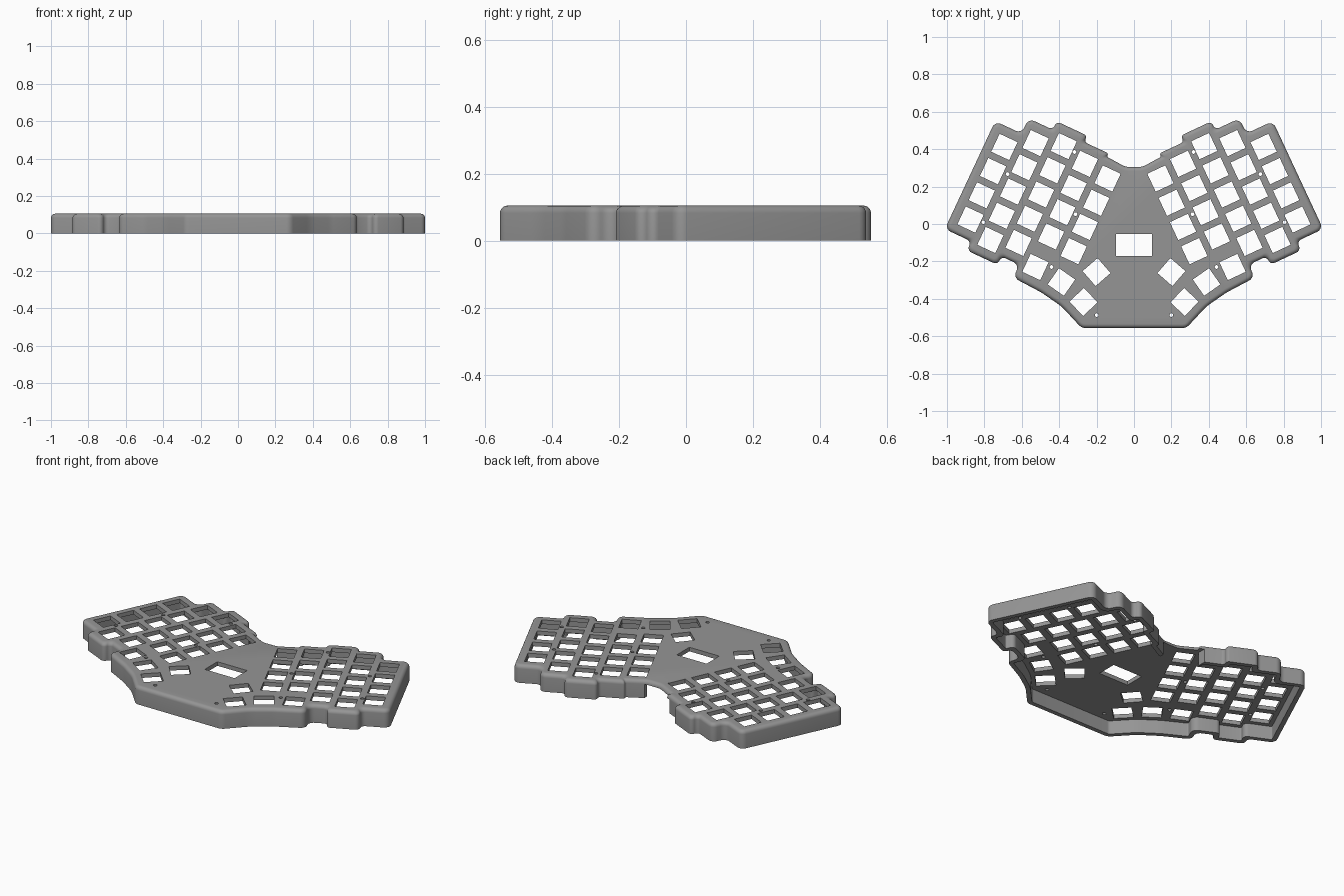
import bpy, bmesh, math
from mathutils import Vector, Matrix

if "Cube" in bpy.data.objects:
    bpy.data.objects.remove(bpy.data.objects["Cube"])

HEIGHT, WALL, PLATE, FILLET = 0.105, 0.026, 0.024, 0.022
U = 0.1428                       # key pitch
HOLE = 0.106                     # switch opening
TILT = math.radians(-25)
TOPS = [0, 0.089, 0.138, 0.10, 0.08]   # column stagger
COUNTS = [4, 5, 5, 4, 4]
M, S = 0.104, 0.09               # margin above keys, half column width


def frame(a, b):
    """Tilted key-block coordinates to case coordinates (left half)."""
    c, s = math.cos(TILT), math.sin(TILT)
    return Vector((-0.693 + a * c - b * s, 0.412 + a * s + b * c))


# ---- outline: left half from top centre to bottom centre, (point, radius)
r = 0.035
tops = [t + M for t in TOPS]
half = [(Vector((-0.045, 0.305)), 0.08)]
half += [(frame(a, b), r) for a, b in [
    (3 * U + S, tops[4]), (3 * U + S, tops[3]),
    (2 * U + S, tops[3]), (2 * U + S, tops[2]),
    (2 * U - S, tops[2]), (2 * U - S, tops[1]),
    (U - S, tops[1]), (U - S, tops[0]),
    (-0.103, tops[0]), (-0.103, -3 * U - M),
    (U - S, -3 * U - M), (U - S, TOPS[1] - 4 * U - M),
    (U + S, TOPS[1] - 4 * U - M), (U + S, TOPS[2] - 4 * U - M),
    (3 * U - S, TOPS[2] - 4 * U - M), (3 * U - S, -0.613)]]
half += [(Vector((-0.495, -0.366)), 0.3), (Vector((-0.388, -0.44)), 0.3),
         (Vector((-0.28, -0.556)), 0.05)]
outline = half + [(Vector((-p.x, p.y)), q) for p, q in reversed(half)]


def ring(offset, steps=6):
    """Outline moved inward by offset, with every corner rounded."""
    n = len(outline)
    sharp, radii = [], []
    for i in range(n):
        p, q = outline[i]
        d1 = (p - outline[i - 1][0]).normalized()
        d2 = (outline[(i + 1) % n][0] - p).normalized()
        n1, n2 = Vector((-d1.y, d1.x)), Vector((-d2.y, d2.x))
        sharp.append(p + (n1 + n2) * (offset / (1 + n1.dot(n2))))
        convex = d1.x * d2.y - d1.y * d2.x > 0
        radii.append(max(q - offset, 0.006) if convex else q + offset)
    pts = []
    for i in range(n):
        p = sharp[i]
        e1, e2 = sharp[i - 1] - p, sharp[(i + 1) % n] - p
        turn = math.pi - e1.angle(e2)
        t = min(radii[i] * math.tan(turn / 2), 0.48 * e1.length, 0.48 * e2.length)
        rad = t / math.tan(turn / 2)
        e1.normalize()
        e2.normalize()
        centre = p + (e1 + e2).normalized() * (rad / math.cos(turn / 2))
        a, b = p + e1 * t - centre, p + e2 * t - centre
        for k in range(steps + 1):
            f = k / steps
            v = a * math.sin((1 - f) * turn) + b * math.sin(f * turn)
            pts.append(centre + v / math.sin(turn))
    return pts


# ---- case shell: wall loops from the inner ceiling, around the rim, to the top
profile = [(WALL, HEIGHT - PLATE), (WALL, 0), (0, 0)]
for k in range(6):
    ang = math.radians(18 * k)
    profile.append((FILLET * (1 - math.cos(ang)),
                    HEIGHT - FILLET + FILLET * math.sin(ang)))
bm = bmesh.new()
loops = [[bm.verts.new((p.x, p.y, z)) for p in ring(o)] for o, z in profile]
for lo, hi in zip(loops, loops[1:]):
    for i in range(len(lo)):
        j = (i + 1) % len(lo)
        bm.faces.new((lo[i], lo[j], hi[j], hi[i]))
bm.faces.new(loops[-1])
bm.faces.new(list(reversed(loops[0])))
bmesh.ops.recalc_face_normals(bm, faces=bm.faces)
mesh = bpy.data.meshes.new("keyboard_case")
bm.to_mesh(mesh)
bm.free()
case = bpy.data.objects.new("keyboard_case", mesh)
bpy.context.collection.objects.link(case)

grey = bpy.data.materials.new("mid_grey")
grey.diffuse_color = (0.3, 0.3, 0.3, 1)
grey.use_nodes = True
grey.node_tree.nodes["Principled BSDF"].inputs["Base Color"].default_value = grey.diffuse_color
mesh.materials.append(grey)

# ---- cutters
cut = bmesh.new()


def box(x, y, z, sx, sy, sz, rot=0):
    bmesh.ops.create_cube(cut, size=1, matrix=Matrix.Translation((x, y, z))
                          @ Matrix.Rotation(rot, 4, 'Z')
                          @ Matrix.Diagonal((sx, sy, sz, 1)))


keys = []
for i, (top, count) in enumerate(zip(TOPS, COUNTS)):
    for j in range(count):
        p = frame(i * U, top - j * U)
        keys.append((p.x, p.y, TILT))
# thumb cluster
keys += [(-0.527, -0.23, TILT), (-0.388, -0.31, math.radians(-35)),
         (-0.27, -0.417, math.radians(-46)), (-0.2, -0.257, math.radians(-49))]
screws = [(-0.2, -0.487), (-0.318, 0.385), (-0.676, 0.267),
          (-0.313, 0.053), (-0.805, 0.01), (-0.441, -0.23)]
for side in (1, -1):
    for x, y, rot in keys:
        box(side * x, y, HEIGHT, HOLE, HOLE, 0.08, side * rot)
    for x, y in screws:
        bmesh.ops.create_cone(cut, cap_ends=True, segments=16, radius1=0.01,
                              radius2=0.01, depth=0.08,
                              matrix=Matrix.Translation((side * x, y, HEIGHT)))
# display window and rear cable port
box(0, -0.112, HEIGHT, 0.195, 0.118, 0.08)
box(-0.055, 0.33, 0.03, 0.22, 0.14, 0.1)

cut_mesh = bpy.data.meshes.new("opening_cutter")
cut.to_mesh(cut_mesh)
cut.free()
cutter = bpy.data.objects.new("opening_cutter", cut_mesh)
bpy.context.collection.objects.link(cutter)
cutter.hide_render = True

mod = case.modifiers.new("openings", 'BOOLEAN')
mod.operation, mod.solver, mod.object = 'DIFFERENCE', 'EXACT', cutter
bpy.context.view_layer.objects.active = case
case.select_set(True)
bpy.ops.object.modifier_apply(modifier=mod.name)
bpy.data.objects.remove(cutter)
bpy.ops.object.shade_smooth_by_angle(angle=math.radians(30))
